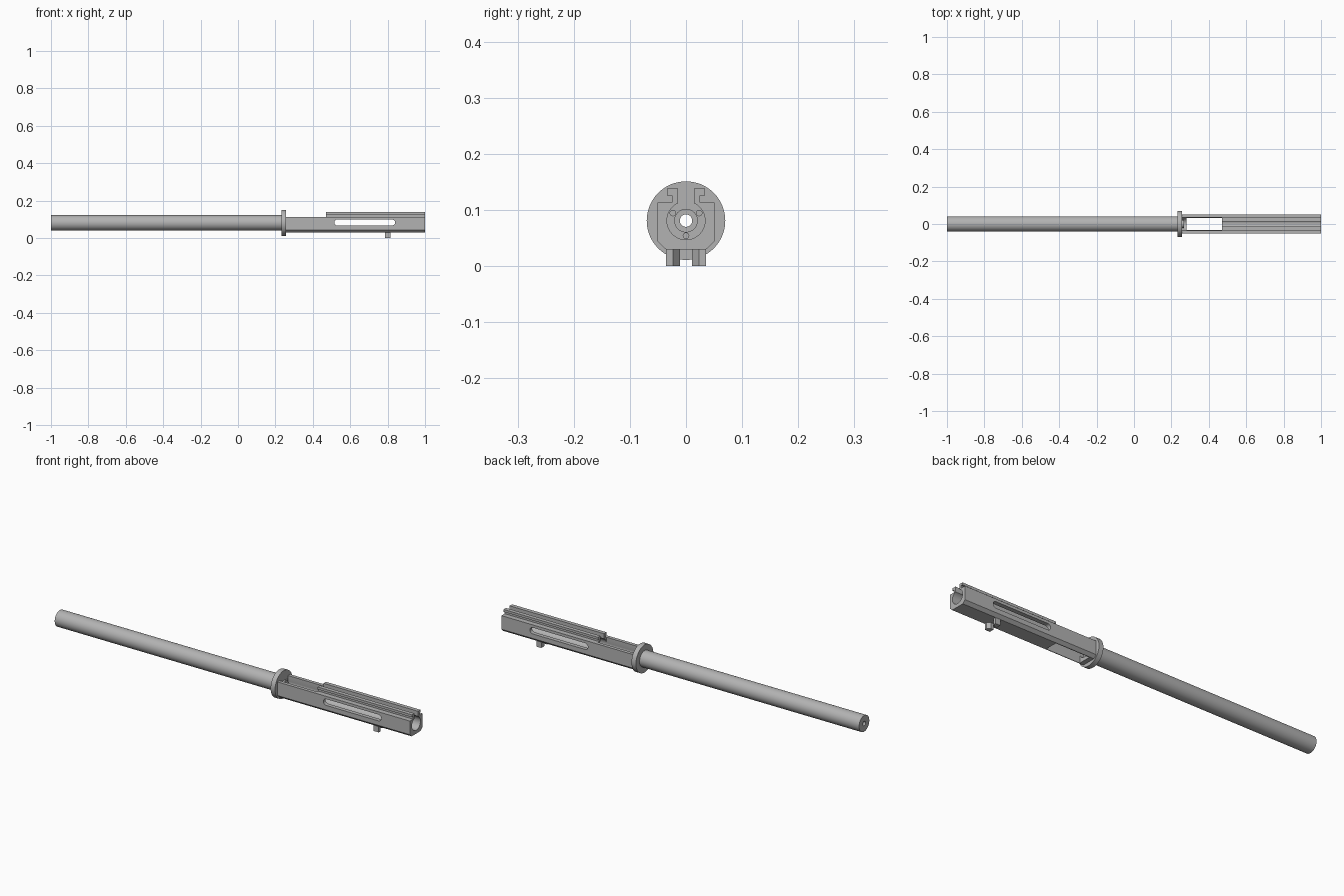
import bpy, bmesh
from math import sin, cos, pi, radians, asin
from mathutils import Vector, Matrix

cube = bpy.data.objects.get("Cube")
if cube:
    bpy.data.objects.remove(cube, do_unlink=True)

AXIS_Z = 0.081          # height of the tube axis
BORE = 0.034            # bore radius of the receiver
SLOT = 0.014            # half width of the top slot

steel = bpy.data.materials.new("grey steel")
GREY = (0.45, 0.45, 0.45, 1)
steel.diffuse_color = GREY
steel.use_nodes = True
steel.node_tree.nodes["Principled BSDF"].inputs["Base Color"].default_value = GREY


def finish(name, bm):
    bmesh.ops.recalc_face_normals(bm, faces=bm.faces)
    mesh = bpy.data.meshes.new(name)
    bm.to_mesh(mesh)
    bm.free()
    mesh.materials.append(steel)
    obj = bpy.data.objects.new(name, mesh)
    bpy.context.collection.objects.link(obj)
    return obj


def prism(name, points, direction):
    """Extrude a closed outline along a direction."""
    bm = bmesh.new()
    face = bm.faces.new([bm.verts.new(p) for p in points])
    out = bmesh.ops.extrude_face_region(bm, geom=[face])
    verts = [v for v in out["geom"] if isinstance(v, bmesh.types.BMVert)]
    bmesh.ops.translate(bm, verts=verts, vec=Vector(direction))
    return finish(name, bm)


def box(name, x, y, z):
    outline = [(x[0], y[0], z[0]), (x[1], y[0], z[0]), (x[1], y[1], z[0]), (x[0], y[1], z[0])]
    return prism(name, outline, (0, 0, z[1] - z[0]))


def lathe(name, profile, steps):
    """Revolve a closed (x, radius) profile about the tube axis."""
    bm = bmesh.new()
    rings = [[bm.verts.new((x, r * cos(2 * pi * i / steps), AXIS_Z + r * sin(2 * pi * i / steps)))
              for i in range(steps)] for x, r in profile]
    for a, b in zip(rings, rings[1:] + rings[:1]):
        for i in range(steps):
            j = (i + 1) % steps
            bm.faces.new((a[i], a[j], b[j], b[i]))
    return finish(name, bm)


def activate(obj):
    bpy.ops.object.select_all(action="DESELECT")
    obj.select_set(True)
    bpy.context.view_layer.objects.active = obj


def cut(obj, cutter):
    activate(obj)
    mod = obj.modifiers.new("cut", "BOOLEAN")
    mod.operation = "DIFFERENCE"
    mod.solver = "EXACT"
    mod.object = cutter
    bpy.ops.object.modifier_apply(modifier=mod.name)
    bpy.data.objects.remove(cutter, do_unlink=True)


# Barrel with collar and short inner boss
barrel = lathe("barrel_and_collar", [
    (-1, 0.011), (-1, 0.041), (0.232, 0.041), (0.232, 0.07),
    (0.257, 0.07), (0.257, 0.021), (0.268, 0.021), (0.268, 0.011)], 64)

# Three screw holes in the collar face
for angle in (30, 150, 270):
    bm = bmesh.new()
    place = Matrix.Translation((0.26, 0.027 * cos(radians(angle)),
                                AXIS_Z + 0.027 * sin(radians(angle))))
    bmesh.ops.create_cone(bm, cap_ends=True, segments=16, radius1=0.005, radius2=0.005,
                          depth=0.03, matrix=place @ Matrix.Rotation(pi / 2, 4, "Y"))
    cut(barrel, finish("screw_hole", bm))

# Receiver: half outline from bottom to top slot, then the open bore
half = [(0.036, 0.03), (0.051, 0.044), (0.051, 0.113), (0.025, 0.113),
        (0.025, 0.126), (0.034, 0.126), (0.034, 0.138), (SLOT, 0.138)]
start = asin(SLOT / BORE)
arc = [start + (2 * pi - 2 * start) * i / 48 for i in range(49)]
outline = half + [(BORE * sin(a), AXIS_Z + BORE * cos(a)) for a in arc]
outline += [(-y, z) for y, z in reversed(half)]
receiver = prism("receiver", [(0.255, y, z) for y, z in outline], (0.745, 0, 0))

# Remove the rails ahead of the port, open the port and the well below it
cut(receiver, box("rail_cutter", (0.2, 0.47), (-0.1, 0.1), (0.113, 0.2)))
cut(receiver, box("port_cutter", (0.2, 0.47), (-0.0335, 0.0335), (AXIS_Z, 0.2)))
cut(receiver, box("well_cutter", (0.28, 0.47), (-0.0325, 0.0325), (-0.1, 0.2)))

# Rounded slot through both side walls
R = 0.016
slot = [(0.824 + R * sin(pi * i / 12), 0.1, 0.083 + R * cos(pi * i / 12)) for i in range(13)]
slot += [(0.531 - R * sin(pi * i / 12), 0.1, 0.083 - R * cos(pi * i / 12)) for i in range(13)]
cut(receiver, prism("side_slot_cutter", slot, (0, -0.2, 0)))

for obj in (barrel, receiver):
    activate(obj)
    bpy.ops.object.shade_smooth_by_angle(angle=radians(30))

# Pair of lugs under the receiver with a bevelled inner corner
for name, s in (("left", 1), ("right", -1)):
    plan = [(0.787, 0.011), (0.787, 0.036), (0.815, 0.036), (0.815, 0.023), (0.8, 0.011)]
    prism(name + "_lug", [(x, s * y, 0) for x, y in plan], (0, 0, 0.032))
